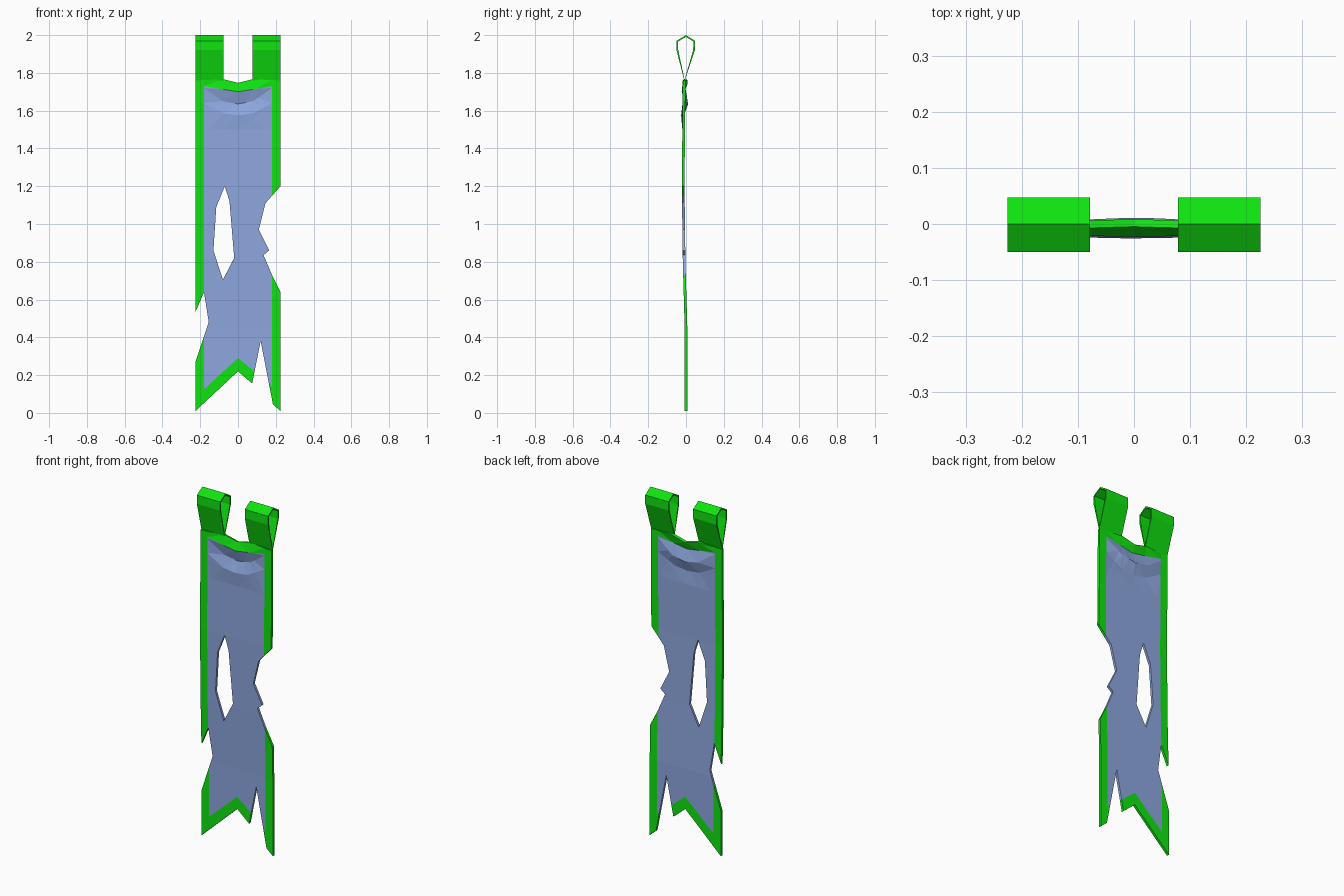
import bpy, bmesh
from mathutils import Vector

if "Cube" in bpy.data.objects:
    bpy.data.objects.remove(bpy.data.objects["Cube"])


def make_material(name, rgb):
    m = bpy.data.materials.new(name)
    m.use_nodes = True
    m.diffuse_color = (*rgb, 1)
    m.node_tree.nodes["Principled BSDF"].inputs["Base Color"].default_value = (*rgb, 1)
    return m


blue = make_material("cloth blue", (0.27, 0.39, 0.74))
green = make_material("trim green", (0.005, 0.77, 0.005))


def finish(bm, name, mats, thickness, offset):
    mesh = bpy.data.meshes.new(name)
    bm.to_mesh(mesh)
    bm.free()
    obj = bpy.data.objects.new(name, mesh)
    bpy.context.collection.objects.link(obj)
    for m in mats:
        mesh.materials.append(m)
    mod = obj.modifiers.new("Thickness", "SOLIDIFY")
    mod.thickness = thickness
    mod.offset = offset
    return obj


def lerp(points, t):
    """Piecewise linear lookup through sorted (input, output) pairs."""
    if t <= points[0][0]:
        return points[0][1]
    for (a, u), (b, v) in zip(points, points[1:]):
        if t <= b:
            return u + (v - u) * (t - a) / (b - a)
    return points[-1][1]


# Torn cloth outline and the hole in it, as (x, z)
outline = [(-.225, 1.76), (-.08, 1.765), (0, 1.745), (.08, 1.765), (.225, 1.76),
           (.225, 1.2), (.145, 1.11), (.11, .97), (.165, .86), (.135, .835),
           (.18, .73), (.225, .64), (.225, .01), (.185, .045), (.12, .38),
           (.075, .155), (0, .22), (-.225, .01), (-.225, .27), (-.155, .48),
           (-.18, .64), (-.225, .535)]
hole = [(-.07, 1.2), (-.045, 1.12), (-.02, .82), (-.08, .705), (-.13, .86), (-.115, 1.09)]

# Sagging folds below the neckline: half-width line and depth at the middle
folds = [([(0, 1.575), (.08, 1.585), (.18, 1.64)], -.007),
         ([(0, 1.635), (.08, 1.65), (.18, 1.72)], .015),
         ([(0, 1.70), (.08, 1.713), (.18, 1.73)], -.005),
         ([(0, 1.745), (.08, 1.765), (.18, 1.765)], .012)]
trim_line = folds[2][0]
hem_left, hem_right = [(-.18, .125), (0, .29)], [(0, .29), (.18, .142)]
lean = [(0, 0), (.45, 0), (.8, -.01), (1.2, -.015), (1.76, -.01)]

bm = bmesh.new()
for loop in (outline, hole):
    vs = [bm.verts.new((x, 0, z)) for x, z in loop]
    for a, b in zip(vs, vs[1:] + vs[:1]):
        bm.edges.new((a, b))
bmesh.ops.triangle_fill(bm, edges=bm.edges[:], use_beauty=True, normal=(0, -1, 0))


def cut(p, q):
    """Cut along the line p-q, only in the column of cloth between them."""
    lo, hi = sorted((p[0], q[0]))
    if lo == hi:
        lo, hi = -1, 1
    faces = [f for f in bm.faces if lo <= f.calc_center_median().x <= hi]
    geom = set(faces)
    for f in faces:
        geom.update(f.edges)
        geom.update(f.verts)
    bmesh.ops.bisect_plane(bm, geom=list(geom), dist=1e-5,
                           plane_co=Vector((p[0], 0, p[1])),
                           plane_no=Vector((q[1] - p[1], 0, p[0] - q[0])))


for x in (-.18, -.08, 0, .08, .18):
    cut((x, 0), (x, 1))
for z in (.45, .8, 1.2, 1.5):
    cut((-1, z), (1, z))
for line, _ in folds[:3]:
    for side in (-1, 1):
        for p, q in zip(line, line[1:]):
            cut((side * p[0], p[1]), (side * q[0], q[1]))
cut(*hem_left)
cut(*hem_right)

# Green trim on the side edges, neckline and hem
for f in bm.faces:
    c = f.calc_center_median()
    hem = lerp(hem_left if c.x < 0 else hem_right, c.x)
    f.material_index = int(abs(c.x) > .18 or c.z > lerp(trim_line, abs(c.x)) or c.z < hem)
    f.normal_update()
    if f.normal.y > 0:
        f.normal_flip()
bmesh.ops.triangulate(bm, faces=bm.faces[:], ngon_method="BEAUTY")

# Gentle lean and the draped folds
for v in bm.verts:
    ax = abs(v.co.x)
    fade = max(0, 1 - (ax / .18) ** 2)
    levels = [(1.5, 0)] + [(lerp(line, ax), depth) for line, depth in folds]
    v.co.y = lerp(lean, v.co.z) + fade * lerp(levels, v.co.z)
finish(bm, "torn_cloth", [blue, green], .014, 0)

# Hanging loops, teardrop in profile (y, z)
teardrop = [(-.008, 1.755), (.047, 1.92), (.047, 1.97), (0, 2.0), (-.05, 1.97), (-.05, 1.92)]
for name, x0, x1 in (("left_loop", .078, .225), ("right_loop", -.225, -.078)):
    bm = bmesh.new()
    rings = [[bm.verts.new((x, y, z)) for y, z in teardrop] for x in (x0, x1)]
    for i in range(len(teardrop)):
        j = (i + 1) % len(teardrop)
        bm.faces.new((rings[0][i], rings[0][j], rings[1][j], rings[1][i]))
    bm.normal_update()
    if max(bm.faces, key=lambda f: f.calc_center_median().z).normal.z < 0:
        bmesh.ops.reverse_faces(bm, faces=bm.faces[:])
    finish(bm, name, [green], .009, -1)
